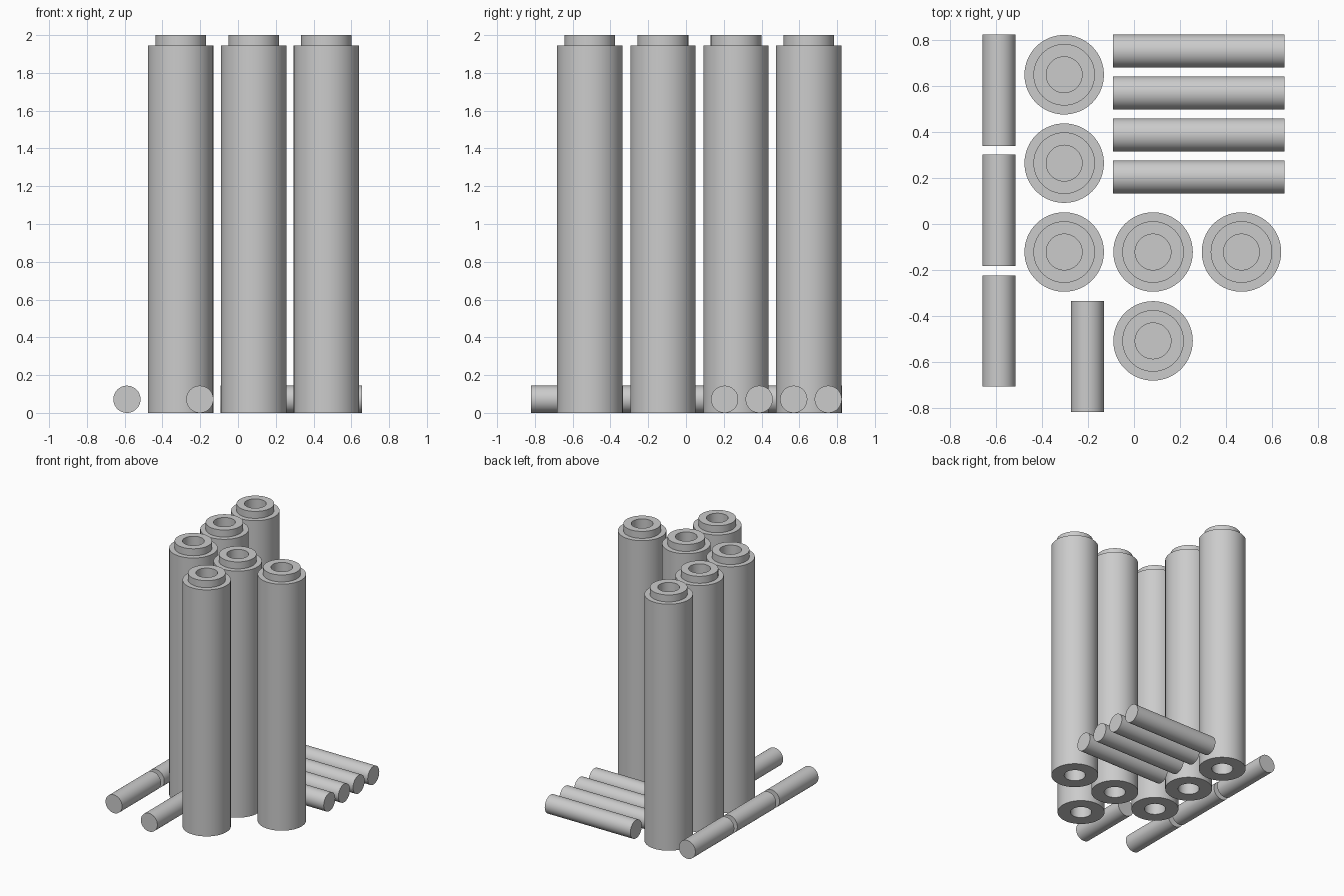
import bpy, math
from mathutils import Matrix

if "Cube" in bpy.data.objects:
    bpy.data.objects.remove(bpy.data.objects["Cube"])

grey = bpy.data.materials.new("plain grey")
grey.diffuse_color = (0.6, 0.6, 0.6, 1)
grey.use_nodes = True
grey.node_tree.nodes["Principled BSDF"].inputs["Base Color"].default_value = grey.diffuse_color


def lathe(name, profile, matrix, n=64):
    """Revolve a (radius, height) profile around z; zero radius closes an end."""
    verts, faces, rings = [], [], []
    for r, z in profile:
        start, count = len(verts), (n if r > 0 else 1)
        for i in range(count):
            a = 2 * math.pi * i / n
            verts.append((r * math.cos(a), r * math.sin(a), z))
        rings.append(range(start, start + count))
    for lo, hi in zip(rings, rings[1:]):
        if len(lo) == 1:
            faces.append(tuple(reversed(hi)))
        elif len(hi) == 1:
            faces.append(tuple(lo))
        else:
            for i in range(n):
                j = (i + 1) % n
                faces.append((lo[i], lo[j], hi[j], hi[i]))
    # centre points only mark the caps, so drop them
    used = sorted({i for f in faces for i in f})
    remap = {old: new for new, old in enumerate(used)}
    mesh = bpy.data.meshes.new(name)
    mesh.from_pydata([verts[i] for i in used], [],
                     [[remap[i] for i in f] for f in faces])
    mesh.materials.append(grey)
    obj = bpy.data.objects.new(name, mesh)
    bpy.context.collection.objects.link(obj)
    obj.matrix_world = matrix
    bpy.ops.object.select_all(action='DESELECT')
    obj.select_set(True)
    bpy.context.view_layer.objects.active = obj
    bpy.ops.object.shade_smooth_by_angle(angle=math.radians(30))
    return obj


# Columns: stepped top, blind pin holes in both ends
R, NECK, HOLE, DEPTH = 0.173, 0.134, 0.078, 0.25
column = [(0, DEPTH), (HOLE, DEPTH), (HOLE, 0), (R, 0), (R, 1.945),
          (NECK, 1.945), (NECK, 2), (HOLE, 2), (HOLE, 2 - DEPTH), (0, 2 - DEPTH)]
for x, y in [(-0.304, 0.65), (-0.304, 0.265), (-0.304, -0.122),
             (0.083, -0.122), (0.468, -0.122), (0.083, -0.509)]:
    lathe("column", column, Matrix.Translation((x, y, 0)))


# Loose pins lying on the ground
def pin(name, length, x, y, axis):
    r = 0.072
    turn = Matrix.Rotation(math.pi / 2, 4, 'Y' if axis == 'x' else 'X')
    h = length / 2
    lathe(name, [(0, -h), (r, -h), (r, h), (0, h)],
          Matrix.Translation((x, y, r)) @ turn)


for x, y in [(-0.588, 0.583), (-0.588, 0.06), (-0.588, -0.466), (-0.202, -0.577)]:
    pin("short_pin", 0.485, x, y, 'y')
for i in range(4):
    pin("long_pin", 0.747, 0.282, 0.753 - 0.1828 * i, 'x')
